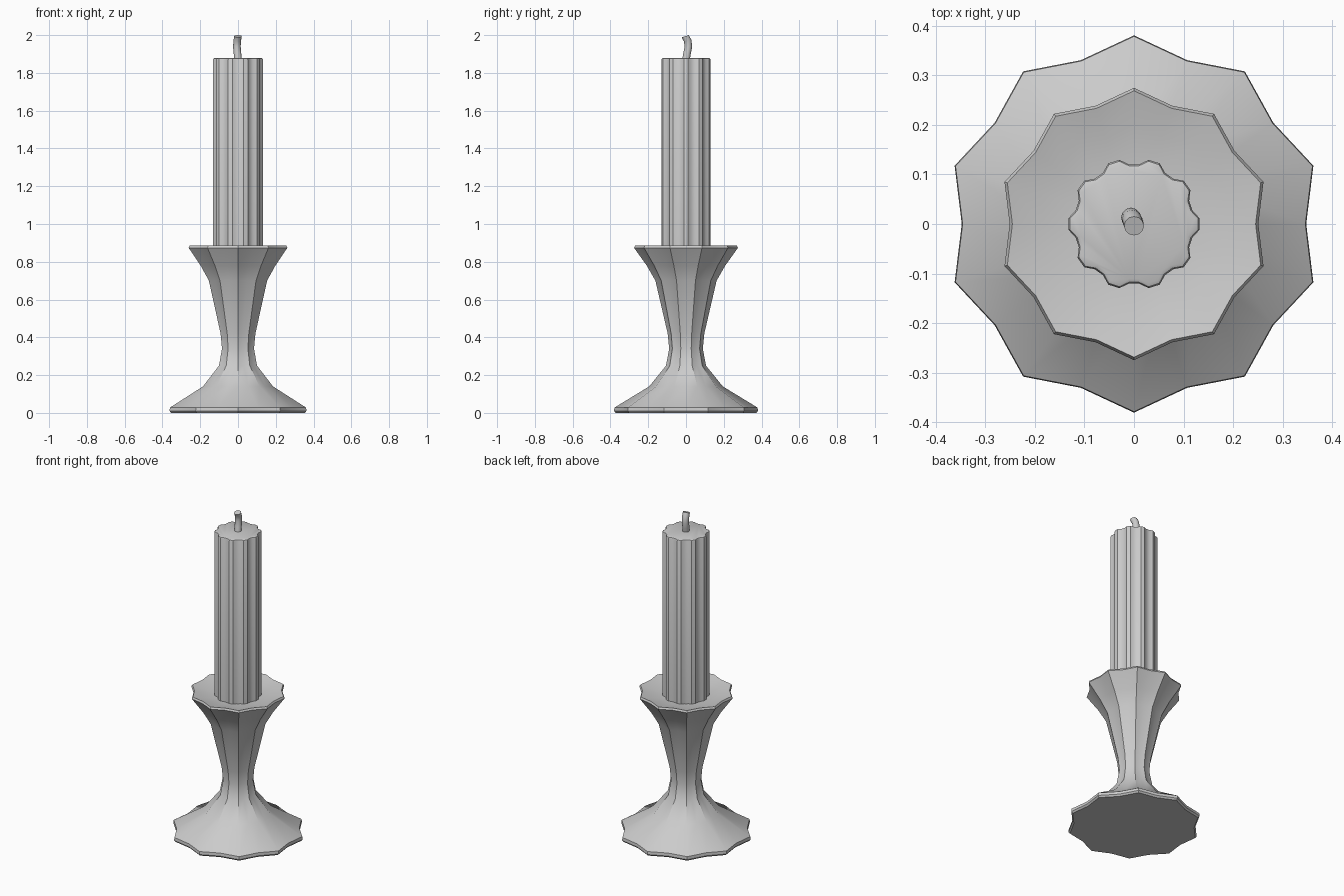
import bpy, math
from math import cos, sin, radians

if "Cube" in bpy.data.objects:
    bpy.data.objects.remove(bpy.data.objects["Cube"])

grey = bpy.data.materials.new("plain grey")
grey.diffuse_color = (0.6, 0.6, 0.6, 1)
grey.use_nodes = True
grey.node_tree.nodes["Principled BSDF"].inputs["Base Color"].default_value = grey.diffuse_color


def finish(name, verts, faces, angle=30):
    me = bpy.data.meshes.new(name)
    me.from_pydata(verts, [], faces)
    me.materials.append(grey)
    ob = bpy.data.objects.new(name, me)
    bpy.context.collection.objects.link(ob)
    bpy.ops.object.select_all(action='DESELECT')
    ob.select_set(True)
    bpy.context.view_layer.objects.active = ob
    bpy.ops.object.shade_smooth_by_angle(angle=radians(angle))
    return ob


def loft(rings):
    """Join equal rings of points with quads and cap both ends."""
    n = len(rings[0])
    verts = [p for r in rings for p in r]
    faces = [list(range(n))[::-1]]
    for k in range(len(rings) - 1):
        for i in range(n):
            j = (i + 1) % n
            a, b = k * n, (k + 1) * n
            faces.append((a + i, a + j, b + j, b + i))
    faces.append([(len(rings) - 1) * n + i for i in range(n)])
    return verts, faces


# Holder: ten-pointed star section swept up a candlestick profile (radius, height)
def star(r, z):
    pts = []
    for i in range(20):
        a = radians(90 + 18 * i)
        q = r * (0.913 if i % 2 else 1)
        pts.append((q * cos(a), q * sin(a), z))
    return pts


profile = [(0.372, 0), (0.381, 0.01), (0.379, 0.028), (0.195, 0.14), (0.106, 0.25),
           (0.089, 0.34), (0.097, 0.42), (0.162, 0.70), (0.208, 0.78),
           (0.275, 0.874), (0.269, 0.885), (0.20, 0.868), (0.11, 0.857)]
finish("candle_holder", *loft([star(r, z) for r, z in profile]))


# Candle: ten flat-topped lobes with a shallow groove between them
def lobed(inset, z):
    pts = []
    for i in range(10):
        for off, r in ((-5, 0.133), (5, 0.133), (13, 0.121), (23, 0.121)):
            a = radians(36 * i + off)
            pts.append(((r - inset) * cos(a), (r - inset) * sin(a), z))
    return pts


finish("candle", *loft([lobed(0, 0.84), lobed(0, 1.87), lobed(0.003, 1.877), lobed(0.01, 1.88)]))

# Wick: short bent cylinder, (x, y, z, tilt of the ring towards the front)
path = [(0, 0, 1.87, 0), (-0.003, 0.006, 1.905, -0.1), (-0.006, 0.013, 1.94, 0.0),
        (-0.004, 0.009, 1.97, 0.25), (0, -0.004, 1.994, 0.3)]
rings = []
for x, y, z, t in path:
    rings.append([(x + 0.02 * cos(a), y + 0.02 * sin(a) * cos(t), z + 0.02 * sin(a) * sin(t))
                  for a in (2 * math.pi * i / 12 for i in range(12))])
finish("wick", *loft(rings), angle=40)
